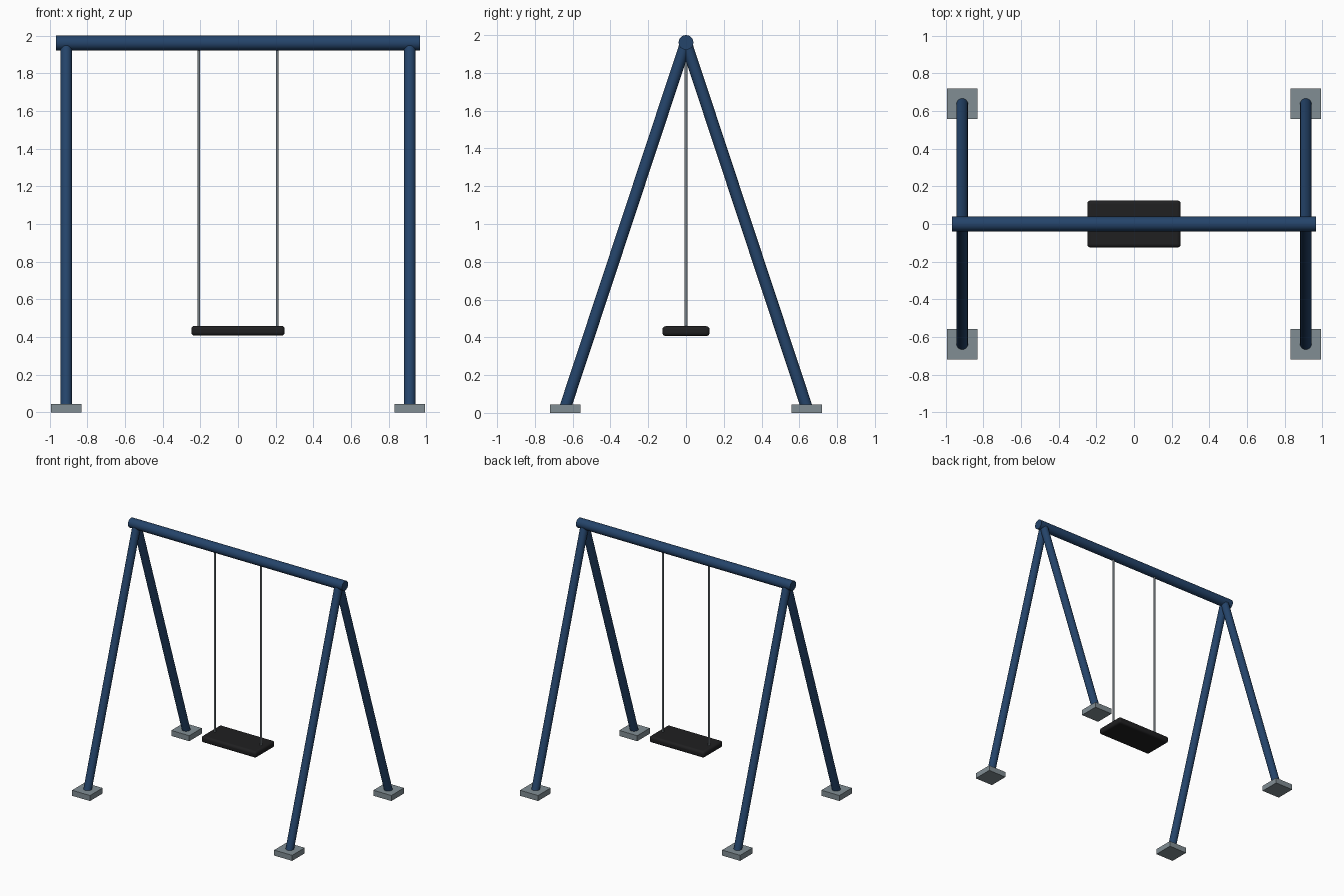
import bpy, math
from mathutils import Vector

if "Cube" in bpy.data.objects:
    bpy.data.objects.remove(bpy.data.objects["Cube"])


def material(name, rgb):
    m = bpy.data.materials.new(name)
    m.diffuse_color = (*rgb, 1)
    m.use_nodes = True
    m.node_tree.nodes["Principled BSDF"].inputs["Base Color"].default_value = m.diffuse_color
    return m


blue = material("blue paint", (0.018, 0.058, 0.145))
concrete = material("grey footing", (0.22, 0.27, 0.295))
steel = material("steel chain", (0.19, 0.22, 0.24))
rubber = material("black rubber", (0.014, 0.014, 0.015))


def rod(name, a, b, radius, mat, sides=24):
    """Smooth cylinder from point a to point b."""
    a, b = Vector(a), Vector(b)
    d = b - a
    bpy.ops.mesh.primitive_cylinder_add(vertices=sides, radius=radius, depth=d.length,
                                        location=(a + b) / 2)
    ob = bpy.context.object
    ob.rotation_euler = d.to_track_quat('Z', 'Y').to_euler()
    ob.name = name
    ob.data.materials.append(mat)
    bpy.ops.object.shade_smooth_by_angle(angle=math.radians(35))
    return ob


def box(name, center, size, mat, bevel=0.0):
    """Box with optional rounded edges."""
    bpy.ops.mesh.primitive_cube_add(size=1, location=center)
    ob = bpy.context.object
    ob.name = name
    ob.scale = size
    bpy.ops.object.transform_apply(location=False, rotation=False, scale=True)
    ob.data.materials.append(mat)
    if bevel:
        mod = ob.modifiers.new("rounded edges", 'BEVEL')
        mod.width = bevel
        mod.segments = 4
        bpy.ops.object.shade_smooth_by_angle(angle=math.radians(35))
    return ob


BEAM_Z, BEAM_R = 1.961, 0.039
LEG_X, FOOT_Y, PAD_H = 0.912, 0.639, 0.045

# top beam
rod("top_beam", (-0.966, 0, BEAM_Z), (0.966, 0, BEAM_Z), BEAM_R, blue)

# A-frame legs with footing pads
for sx, side in ((-1, "left"), (1, "right")):
    for sy, end in ((-1, "front"), (1, "back")):
        x, y = sx * LEG_X, sy * FOOT_Y
        rod(f"{end}_{side}_leg", (x, y, 0.03), (x, 0, BEAM_Z), 0.031, blue)
        box(f"{end}_{side}_footing", (x, y, PAD_H / 2), (0.162, 0.162, PAD_H), concrete)

# hanging chains
for sx, side in ((-1, "left"), (1, "right")):
    rod(f"{side}_chain", (sx * 0.208, 0, 0.44), (sx * 0.208, 0, 1.922), 0.0075, steel, 12)

# seat
box("seat", (0, 0, 0.433), (0.496, 0.25, 0.052), rubber, 0.018)
